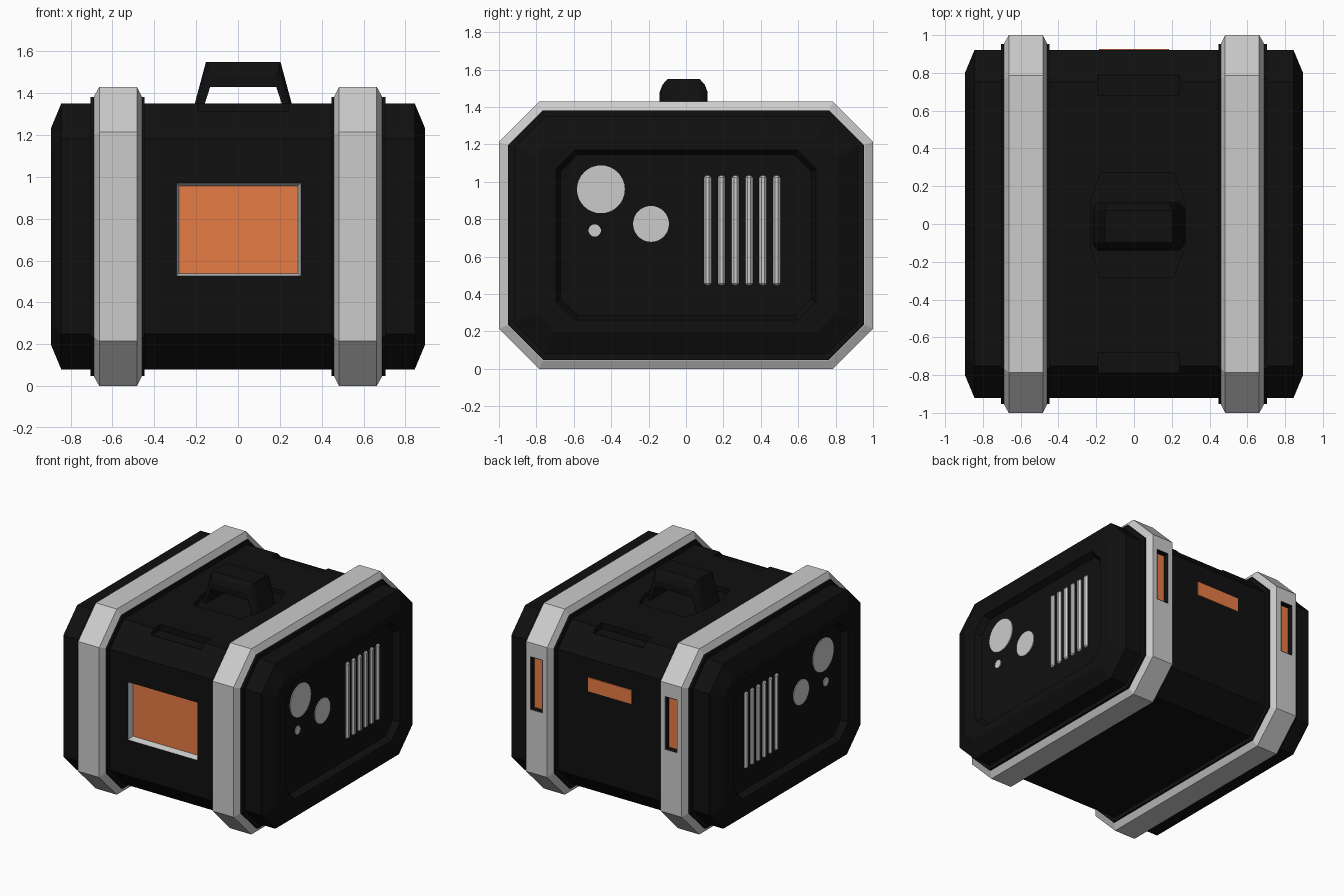
import bpy, bmesh, math
from mathutils import Vector

if "Cube" in bpy.data.objects:
    bpy.data.objects.remove(bpy.data.objects["Cube"])


def material(name, rgb):
    m = bpy.data.materials.new(name)
    m.diffuse_color = (*rgb, 1)
    m.use_nodes = True
    m.node_tree.nodes["Principled BSDF"].inputs["Base Color"].default_value = m.diffuse_color
    return m


BLACK = material("black", (0.005, 0.005, 0.005))
ORANGE = material("orange", (0.8, 0.2, 0.06))


def add_object(name, bm, mat=None):
    mesh = bpy.data.meshes.new(name)
    bm.to_mesh(mesh)
    bm.free()
    obj = bpy.data.objects.new(name, mesh)
    bpy.context.collection.objects.link(obj)
    if mat:
        mesh.materials.append(mat)
    return obj


def loft(name, rings, mat=None):
    """Closed solid through a list of point rings."""
    bm = bmesh.new()
    loops = [[bm.verts.new(p) for p in ring] for ring in rings]
    n = len(loops[0])
    for a, b in zip(loops, loops[1:]):
        for i in range(n):
            j = (i + 1) % n
            bm.faces.new((a[i], a[j], b[j], b[i]))
    bm.faces.new(loops[0])
    bm.faces.new(loops[-1])
    bmesh.ops.recalc_face_normals(bm, faces=bm.faces)
    return add_object(name, bm, mat)


def box(name, x, y, z, mat=None, bevel=0):
    bm = bmesh.new()
    bmesh.ops.create_cube(bm, size=1)
    for v in bm.verts:
        v.co = Vector([(r[0] + r[1]) / 2 + c * (r[1] - r[0]) for r, c in zip((x, y, z), v.co)])
    if bevel:
        bmesh.ops.bevel(bm, geom=bm.edges[:], offset=bevel, segments=1, affect='EDGES')
    return add_object(name, bm, mat)


def cut(target, cutter):
    mod = target.modifiers.new("cut", 'BOOLEAN')
    mod.operation, mod.solver, mod.object = 'DIFFERENCE', 'EXACT', cutter
    bpy.context.view_layer.objects.active = target
    bpy.ops.object.modifier_apply(modifier=mod.name)
    bpy.data.objects.remove(cutter)


def liner(name, x, z, y_out, y_in, slope, mat=None):
    """Four walls lining a rectangular pocket, facing its middle."""
    def rect(y, s):
        return [(x[0] + s, y, z[0] + s), (x[1] - s, y, z[0] + s),
                (x[1] - s, y, z[1] - s), (x[0] + s, y, z[1] - s)]
    bm = bmesh.new()
    a = [bm.verts.new(p) for p in rect(y_out, 0)]
    b = [bm.verts.new(p) for p in rect(y_in, slope)]
    middle = Vector((sum(x) / 2, y_out, sum(z) / 2))
    for i in range(4):
        j = (i + 1) % 4
        f = bm.faces.new((a[i], a[j], b[j], b[i]))
        f.normal_update()
        if f.normal.dot(middle - f.calc_center_median()) < 0:
            f.normal_flip()
    return add_object(name, bm, mat)


def octagon(x, y, z0, z1, c):
    return [(x, -y + c, z0), (x, y - c, z0), (x, y, z0 + c), (x, y, z1 - c),
            (x, y - c, z1), (x, -y + c, z1), (x, -y, z1 - c), (x, -y, z0 + c)]


def inset(x, i):
    return octagon(x, 1 - i, i, 1.43 - i, 0.215 - 0.586 * i)


# Main case with chamfered ends and sunken end panels
def case_end(s):
    return [octagon(s * 0.848, 0.67, 0.285, 1.145, 0.09), octagon(s * 0.895, 0.695, 0.26, 1.17, 0.1),
            inset(s * 0.895, 0.2), inset(s * 0.845, 0.08)]


case = loft("case", case_end(-1) + case_end(1)[::-1], BLACK)

# Front screen pocket
cut(case, box("cutter", (-0.295, 0.3), (-1, -0.865), (0.525, 0.97)))
liner("screen_frame", (-0.295, 0.3), (0.525, 0.97), -0.92, -0.875, 0.014)
box("screen", (-0.29, 0.295), (-0.874, -0.864), (0.53, 0.965), ORANGE)

# Notches along the upper long edges
for s in (-1, 1):
    cut(case, box("cutter", (-0.19, 0.24), sorted((s * 0.68, s * 0.79)), (1.305, 1.5)))

# Grip recess under the handle
grip = [(-0.23, -0.13), (-0.18, -0.28), (0.21, -0.28), (0.27, -0.12),
        (0.27, 0.12), (0.21, 0.27), (-0.18, 0.27), (-0.23, 0.12)]
cut(case, loft("cutter", [[(x, y, z) for x, y in grip] for z in (1.31, 1.5)]))


# Carry handle
def arch(y, shrink):
    k = shrink * 0.4
    half = [(0.245 - k, 1.30), (0.178 - k, 1.55 - shrink)]
    inner = [(0.158, 1.43), (0.2, 1.30)]
    right = half + inner
    return [(0.025 - x, y, z) for x, z in half] + [(0.025 + x, y, z) for x, z in right[1::-1]] \
        + [(0.025 + x, y, z) for x, z in inner[::-1]] + [(0.025 - x, y, z) for x, z in inner]


loft("handle", [arch(-0.0125 + y, d) for y, d in
     ((-0.128, 0.07), (-0.113, 0.03), (-0.085, 0), (0.085, 0), (0.113, 0.03), (0.128, 0.07))], BLACK)

# Back label plate
box("back_plate", (-0.185, 0.185), (0.9, 0.926), (0.93, 1.037), ORANGE)

for s, side in ((-1, "left"), (1, "right")):
    # Dark collar and grey protective band with its back light pocket
    loft(side + "_collar", [inset(s * x, 0.048) for x in (0.447, 0.705)], BLACK)
    band = loft(side + "_band", [inset(s * x, i) for x, i in
                ((0.46, 0.045), (0.483, 0), (0.663, 0), (0.688, 0.045))])
    px, pz = sorted((s * 0.523, s * 0.625)), (0.70, 1.108)
    cut(band, box("cutter", px, (0.945, 1.1), pz))
    liner(side + "_light_frame", [px[0] + 0.002, px[1] - 0.002], [pz[0] + 0.002, pz[1] - 0.002],
          1.001, 0.95, 0, BLACK)
    box(side + "_light", px, (0.94, 0.956), pz, ORANGE)

    # Round dials on the end panel
    for k, (y, z, r) in enumerate(((-0.455, 0.96, 0.128), (-0.187, 0.775, 0.096), (-0.488, 0.74, 0.033))):
        circle = [(y + r * math.cos(t * math.pi / 16), z + r * math.sin(t * math.pi / 16)) for t in range(32)]
        loft(f"{side}_dial_{k + 1}", [[(s * x, a, b) for a, b in circle] for x in (0.84, 0.854)])

    # Vent bars on the end panel
    for k in range(6):
        y = 0.116 + 0.0738 * k
        box(f"{side}_vent_bar_{k + 1}", sorted((s * 0.83, s * 0.866)), (y - 0.02, y + 0.02),
            (0.445, 1.035), None, 0.012)
